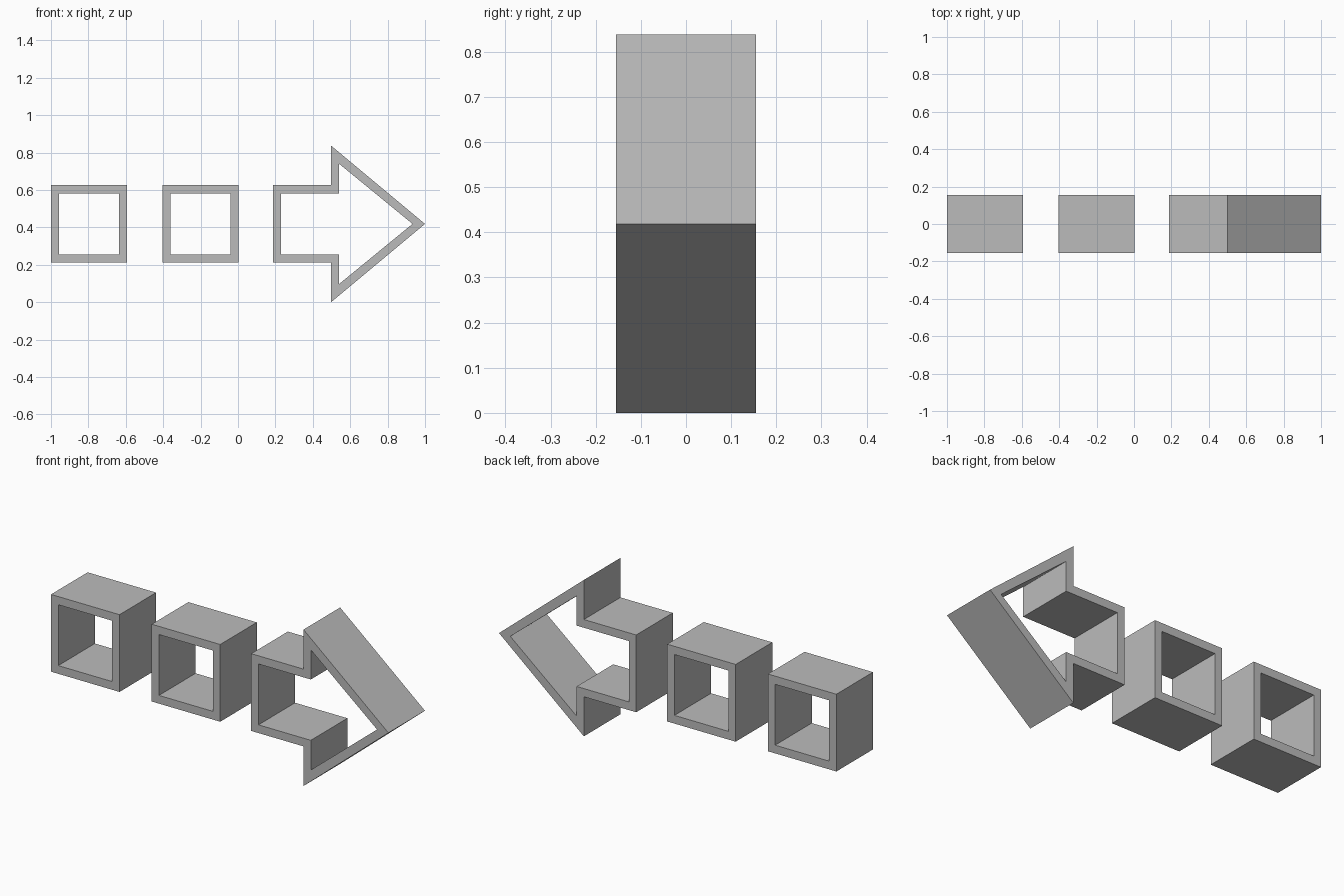
import bpy

HALF_DEPTH = 0.155
MID_Z = 0.419

cube = bpy.data.objects.get("Cube")
if cube:
    bpy.data.objects.remove(cube, do_unlink=True)

# Single plain grey finish
grey = bpy.data.materials.new("plain grey")
grey.use_nodes = True
colour = (0.5, 0.5, 0.5, 1)
grey.diffuse_color = colour
grey.node_tree.nodes["Principled BSDF"].inputs["Base Color"].default_value = colour


def frame(name, outer, inner):
    """Extrude the band between two matching outlines (x, z about mid height)."""
    n = len(outer)
    verts = [(x, y, MID_Z + z)
             for y in (-HALF_DEPTH, HALF_DEPTH)
             for loop in (outer, inner)
             for x, z in loop]
    faces = []
    for i in range(n):
        j = (i + 1) % n
        fo, fi, bo, bi = 0, n, 2 * n, 3 * n
        faces += [
            (fo + i, fo + j, fi + j, fi + i),   # front rim
            (bo + j, bo + i, bi + i, bi + j),   # back rim
            (fo + j, fo + i, bo + i, bo + j),   # outer wall
            (fi + i, fi + j, bi + j, bi + i),   # inner wall
        ]
    mesh = bpy.data.meshes.new(name)
    mesh.from_pydata(verts, [], faces)
    mesh.materials.append(grey)
    obj = bpy.data.objects.new(name, mesh)
    bpy.context.collection.objects.link(obj)
    return obj


def rectangle(cx, hx, hz):
    return [(cx - hx, -hz), (cx + hx, -hz), (cx + hx, hz), (cx - hx, hz)]


def arrow(tail, neck, tip, shaft, barb):
    """Arrow outline: lower half, tip, then the mirrored upper half."""
    lower = [(tail, -shaft), (neck, -shaft), (neck, -barb)]
    return lower + [(tip, 0)] + [(x, -z) for x, z in reversed(lower)]


# Two square tail segments
for name, cx in (("tail_square_end", -0.797), ("tail_square_middle", -0.2)):
    frame(name, rectangle(cx, 0.203, 0.207), rectangle(cx, 0.16, 0.163))

# Hollow arrow head with its short shaft
frame("arrow_head",
      arrow(0.187, 0.497, 1.0, 0.207, 0.419),
      arrow(0.23, 0.54, 0.933, 0.163, 0.322))
